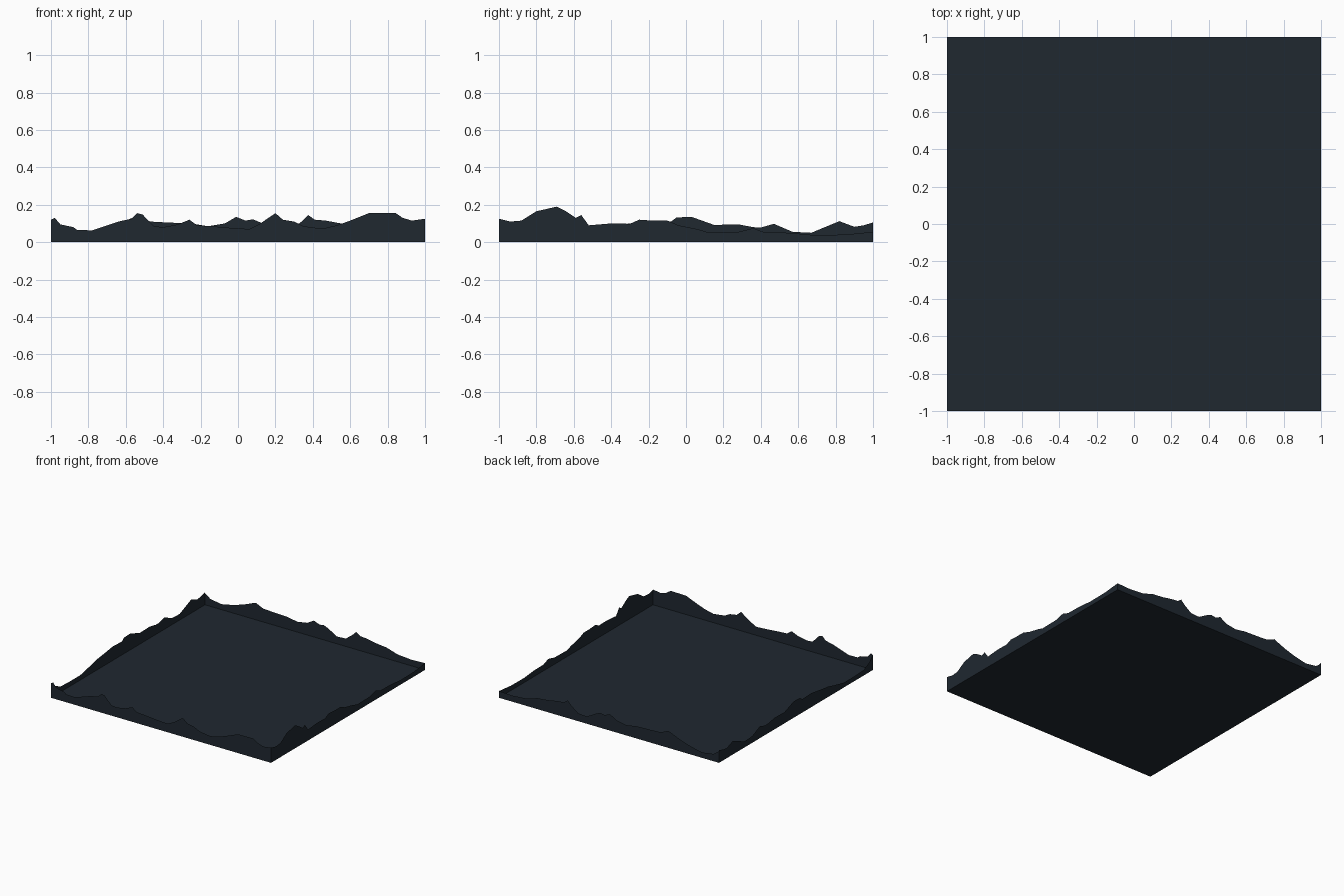
import bpy

# Dark slate material shared by all parts
mat = bpy.data.materials.new("dark_slate")
mat.diffuse_color = (0.014, 0.021, 0.03, 1)


def make(name, verts, faces):
    me = bpy.data.meshes.new(name)
    me.from_pydata(verts, [], faces)
    me.materials.append(mat)
    ob = bpy.data.objects.new(name, me)
    bpy.context.collection.objects.link(ob)
    return ob


def wall(name, profile, place, flip):
    """Upright sheet with a ragged top: profile = (position, height) pairs."""
    n = len(profile)
    verts = [place(t, 0) for t, _ in profile] + [place(t, h) for t, h in profile]
    faces = [(i, i + 1, n + i + 1, n + i) for i in range(n - 1)]
    if flip:
        faces = [f[::-1] for f in faces]
    make(name, verts, faces)


# Ragged top profiles of the four sides
front = [(-1, .12), (-.98, .13), (-.95, .095), (-.88, .08), (-.86, .065), (-.78, .063),
         (-.7, .09), (-.64, .11), (-.57, .125), (-.54, .155), (-.51, .148), (-.48, .115),
         (-.45, .085), (-.4, .08), (-.32, .095), (-.26, .12), (-.22, .09), (-.14, .085),
         (-.05, .077), (.06, .07), (.12, .1), (.17, .135), (.2, .155), (.24, .12),
         (.3, .11), (.35, .085), (.45, .072), (.53, .09), (.6, .115), (.7, .155),
         (.84, .157), (.88, .13), (.93, .115), (1, .125)]
back = [(-1, .095), (-.95, .06), (-.85, .045), (-.75, .065), (-.65, .095), (-.54, .14),
        (-.47, .11), (-.38, .105), (-.25, .1), (-.16, .085), (-.07, .1), (-.01, .135),
        (.04, .115), (.08, .122), (.12, .105), (.2, .06), (.28, .065), (.34, .11),
        (.375, .145), (.41, .12), (.47, .115), (.55, .1), (.65, .09), (.75, .06),
        (.88, .05), (1, .055)]
right = [(-1, .125), (-.94, .11), (-.88, .115), (-.8, .165), (-.69, .19), (-.65, .17),
         (-.59, .13), (-.56, .145), (-.52, .09), (-.4, .1), (-.3, .098), (-.25, .12),
         (-.18, .115), (-.1, .115), (-.04, .09), (.06, .07), (.12, .052), (.28, .055),
         (.36, .075), (.42, .052), (.55, .05), (.68, .038), (.85, .04), (1, .055)]
left = [(-1, .12), (-.95, .08), (-.88, .045), (-.75, .04), (-.62, .04), (-.5, .065),
        (-.42, .085), (-.3, .1), (-.2, .115), (-.08, .11), (-.05, .132), (.03, .135),
        (.1, .11), (.15, .092), (.28, .095), (.36, .08), (.4, .078), (.47, .098),
        (.57, .055), (.67, .05), (.73, .075), (.82, .112), (.9, .082), (.95, .09),
        (1, .105)]

wall("front_wall", front, lambda t, z: (t, -1, z), False)
wall("back_wall", back, lambda t, z: (t, 1, z), True)
wall("right_wall", right, lambda t, z: (1, t, z), False)
wall("left_wall", left, lambda t, z: (-1, t, z), True)

# Flat floor closing the bottom
make("floor", [(-1, -1, 0), (1, -1, 0), (1, 1, 0), (-1, 1, 0)], [(3, 2, 1, 0)])
